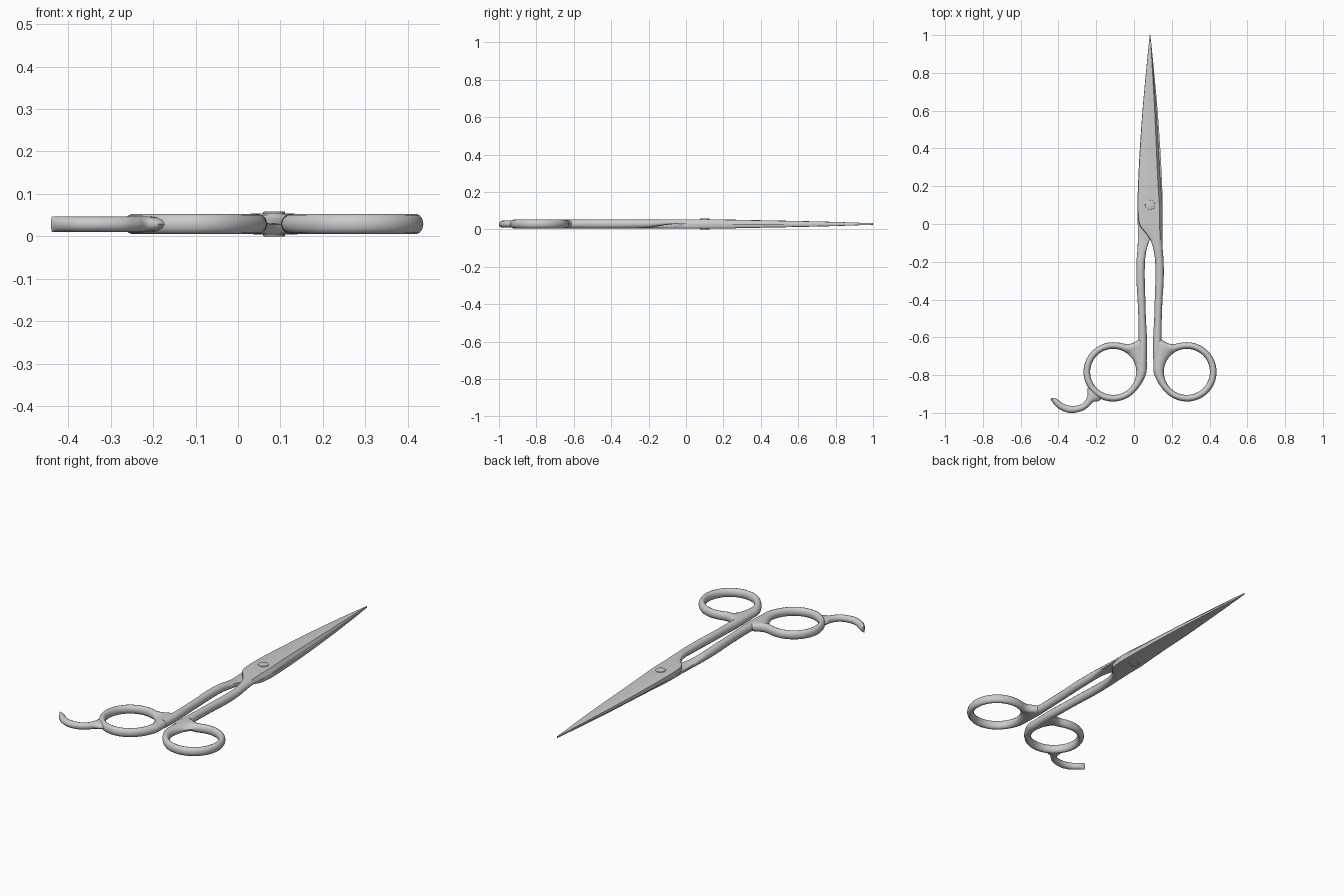
import bpy, bmesh, math

if "Cube" in bpy.data.objects:
    bpy.data.objects.remove(bpy.data.objects["Cube"])

MID_X, MID_Z = 0.085, 0.029          # axis about which the two halves mirror

# Cross-sections in a unit square: rounded bar and ground blade
BAR = [(.25, .07), (.5, 0), (.75, .07), (.93, .25), (1, .5), (.93, .75),
       (.75, .93), (.5, 1), (.25, .93), (.07, .75), (0, .5), (.07, .25)]
BLADE = [(.1, 0), (.5, 0), (.9, 0), (1, 0), (1, .08), (.95, .45),
         (.88, .95), (.5, 1), (.1, 1), (.02, .88), (0, .5), (0, 0)]


def sample(rows, keys):
    """Smooth interpolation of table rows; column 0 is the ascending key."""
    def slope(i, c):
        a, b = rows[max(i - 1, 0)], rows[min(i + 1, len(rows) - 1)]
        return (b[c] - a[c]) / (b[0] - a[0])
    out = []
    for k in keys:
        i = 0
        while i < len(rows) - 2 and k > rows[i + 1][0]:
            i += 1
        p, q = rows[i], rows[i + 1]
        h = q[0] - p[0]
        t = (k - p[0]) / h
        out.append([k] + [
            (2*t**3 - 3*t**2 + 1) * p[c] + (t**3 - 2*t**2 + t) * h * slope(i, c)
            + (3*t**2 - 2*t**3) * q[c] + (t**3 - t**2) * h * slope(i + 1, c)
            for c in range(1, len(p))])
    return out


def finish(bm, name, angle=50):
    bmesh.ops.recalc_face_normals(bm, faces=bm.faces)
    me = bpy.data.meshes.new(name)
    bm.to_mesh(me)
    bm.free()
    ob = bpy.data.objects.new(name, me)
    bpy.context.collection.objects.link(ob)
    bpy.ops.object.select_all(action='DESELECT')
    ob.select_set(True)
    bpy.context.view_layer.objects.active = ob
    bpy.ops.object.shade_smooth_by_angle(angle=math.radians(angle))
    return ob


def loft(name, stations, closed=False, flip=False):
    """stations: (ax, ay, bx, by, z_bottom, z_top, blade_mix)"""
    bm = bmesh.new()
    loops = []
    for ax, ay, bx, by, zb, zt, mix in stations:
        loop = []
        for (u0, v0), (u1, v1) in zip(BAR, BLADE):
            u, v = u0 + (u1 - u0) * mix, v0 + (v1 - v0) * mix
            x, y, z = ax + (bx - ax) * u, ay + (by - ay) * u, zb + (zt - zb) * v
            if flip:
                x, z = 2 * MID_X - x, 2 * MID_Z - z
            loop.append(bm.verts.new((x, y, z)))
        loops.append(loop)
    n = len(BAR)
    pairs = list(zip(loops, loops[1:])) + ([(loops[-1], loops[0])] if closed else [])
    for a, b in pairs:
        for i in range(n):
            j = (i + 1) % n
            bm.faces.new((a[i], a[j], b[j], b[i]))
    if not closed:
        bm.faces.new(loops[0])
        bm.faces.new(loops[-1])
    return finish(bm, name)


# Shank and blade: y, left x, right x, bottom z, top z, blade mix
HALF = [(-.72, .102, .150, .005, .053, 0), (-.62, .101, .147, .005, .053, 0),
        (-.5, .107, .147, .005, .053, 0), (-.4, .110, .151, .005, .053, 0),
        (-.3, .113, .157, .005, .053, 0), (-.2, .112, .157, .009, .053, .05),
        (-.15, .106, .153, .017, .054, .25), (-.1, .093, .150, .025, .054, .5),
        (-.07, .078, .150, .028, .054, .7), (-.04, .055, .150, .029, .054, .85),
        (-.01, .032, .150, .029, .054, .95), (.03, .022, .151, .029, .054, 1),
        (.1, .019, .150, .029, .054, 1), (.2, .021, .142, .029, .053, 1),
        (.4, .031, .130, .029, .049, 1), (.6, .045, .118, .029, .045, 1),
        (.8, .063, .103, .029, .040, 1), (1.0, .083, .087, .029, .033, 1)]
keys = [-.72 + .02 * i for i in range(24)] + [-.24 + .01 * i for i in range(36)] \
    + [.12 + .04 * i for i in range(23)]
half = [(l, y, r, y, zb, zt, min(max(m, 0), 1))
        for y, l, r, zb, zt, m in sample(HALF, keys)]

# Finger ring: angle, outer radius (swelling into the shank)
RIM = [(0, .157), (90, .157), (108, .159), (117, .165), (124, .183), (127, .205),
       (130, .235), (134, .25), (143, .223), (155, .196), (165, .184),
       (180, .176), (200, .163), (220, .157), (290, .157), (360, .157)]
ring = []
for deg, r in sample(RIM, range(0, 360, 3)):
    c, s = math.cos(math.radians(deg)), math.sin(math.radians(deg))
    ring.append((.28 + .122 * c, -.783 + .122 * s, .28 + r * c, -.783 + r * s,
                 .005, .053, 0))

for side, flip in (("upper", False), ("lower", True)):
    loft(side + "_blade", half, flip=flip)
    loft(side + "_finger_ring", ring, closed=True, flip=flip)

# Hooked finger rest on the left ring: inner and outer edge points
EDGES = [(-.234, -.849, -.162, -.915), (-.247, -.875, -.185, -.936),
         (-.246, -.905, -.215, -.942), (-.255, -.930, -.235, -.962),
         (-.275, -.952, -.265, -.985), (-.305, -.962, -.305, -.998),
         (-.340, -.962, -.345, -1.0), (-.375, -.951, -.390, -.983),
         (-.402, -.930, -.420, -.958), (-.420, -.922, -.436, -.937),
         (-.436, -.921, -.441, -.928)]
rows = [(i,) + e for i, e in enumerate(EDGES)]
loft("finger_rest", [tuple(r[1:]) + (.010, .047, 0)
                     for r in sample(rows, [i / 4 for i in range(41)])])

# Pivot screw through both blades
bm = bmesh.new()
bmesh.ops.create_cone(bm, cap_ends=True, segments=40, radius1=.026, radius2=.026,
                      depth=2 * MID_Z)
bmesh.ops.translate(bm, verts=bm.verts, vec=(MID_X, .1, MID_Z))
rims = [e for e in bm.edges if abs(e.verts[0].co.z - e.verts[1].co.z) < 1e-6]
bmesh.ops.bevel(bm, geom=rims, offset=.002, segments=2, profile=.5, affect='EDGES')
finish(bm, "pivot_screw", 30)
